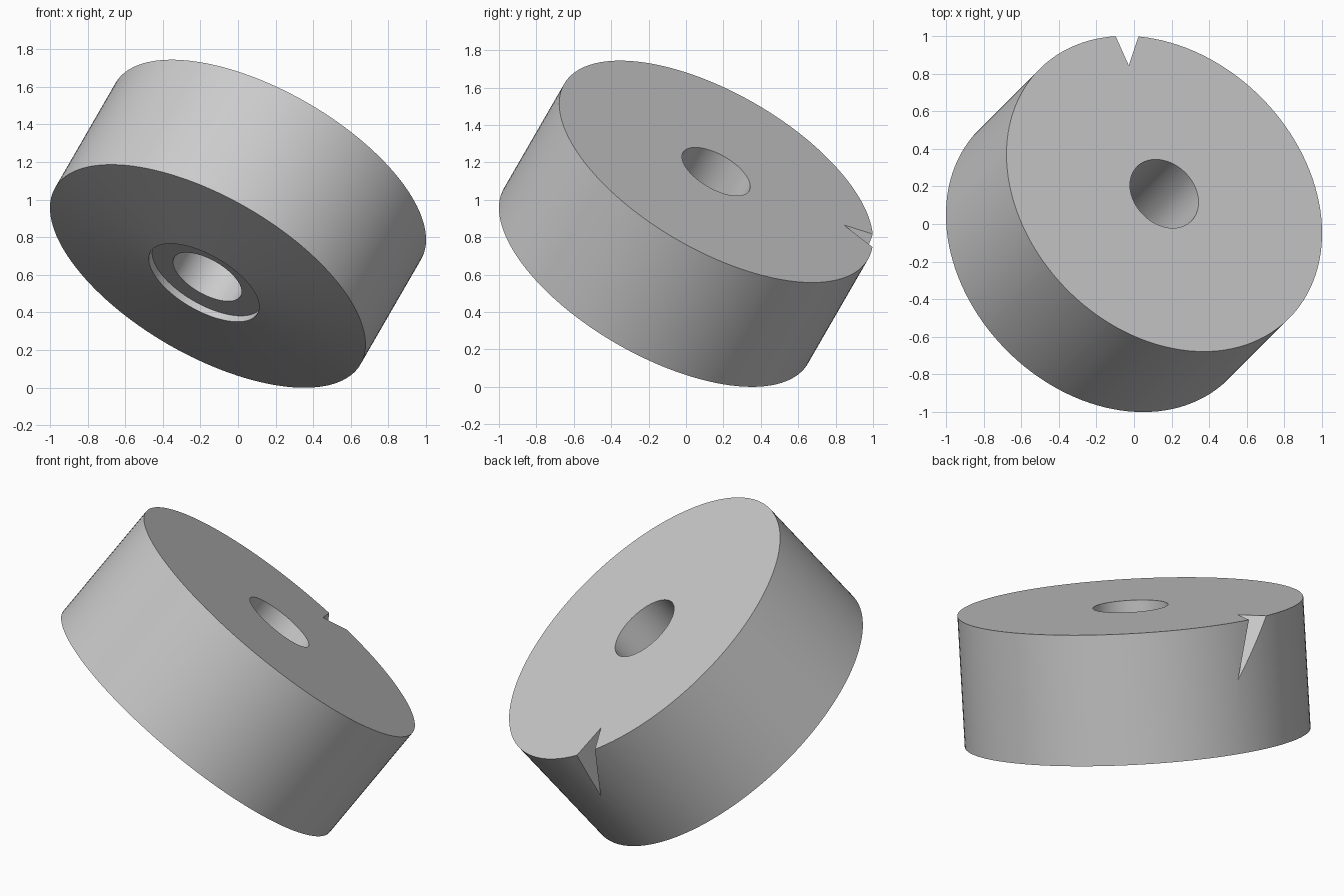
import bpy, bmesh, math
from mathutils import Matrix, Vector

if "Cube" in bpy.data.objects:
    bpy.data.objects.remove(bpy.data.objects["Cube"], do_unlink=True)

RADIUS, HALF, BORE, RECESS = 0.938, 0.36, 0.204, 0.328
CONE, FLOOR, SIDES = 0.045, 0.005, 128

grey = bpy.data.materials.new("plain_grey")
grey.use_nodes = True
grey.diffuse_color = (0.6, 0.6, 0.6, 1)
grey.node_tree.nodes["Principled BSDF"].inputs["Base Color"].default_value = (0.6, 0.6, 0.6, 1)


def add_object(name, bm):
    bmesh.ops.recalc_face_normals(bm, faces=bm.faces)
    mesh = bpy.data.meshes.new(name)
    bm.to_mesh(mesh)
    bm.free()
    obj = bpy.data.objects.new(name, mesh)
    bpy.context.collection.objects.link(obj)
    mesh.materials.append(grey)
    return obj


# Wheel: lathed ring with a shallow cone underneath and a recessed bore
profile = [(RADIUS, HALF), (RADIUS, -HALF), (RECESS, -HALF - CONE),
           (RECESS, -HALF - FLOOR), (BORE, -HALF - FLOOR), (BORE, HALF)]
bm = bmesh.new()
rings = []
for i in range(SIDES):
    a = 2 * math.pi * i / SIDES
    rings.append([bm.verts.new((r * math.cos(a), r * math.sin(a), z)) for r, z in profile])
for i, ring in enumerate(rings):
    following = rings[(i + 1) % SIDES]
    for j in range(len(profile)):
        k = (j + 1) % len(profile)
        bm.faces.new((ring[j], following[j], following[k], ring[k]))

# Tilt the axis equally towards +x and +y, and rest the rim on the ground
slope = math.tan(math.radians(30))
axis = Vector((slope, slope, 1)).normalized()
ey = (Vector((0, 1, 0)) - axis * axis.y).normalized()
ex = ey.cross(axis)
tilt = Matrix((ex, ey, axis)).transposed().to_4x4()
bm.transform(Matrix.Translation((0, 0, 0.872)) @ tilt)
wheel = add_object("notched_wheel", bm)

# Notch: upright wedge cut through the back of the rim
bm = bmesh.new()
wedge = [(-0.028, 0.843), (0.078, 1.157), (-0.168, 1.157)]
face = bm.faces.new([bm.verts.new((x, y, -0.5)) for x, y in wedge])
out = bmesh.ops.extrude_face_region(bm, geom=[face])
bmesh.ops.translate(bm, vec=(0, 0, 3),
                    verts=[v for v in out["geom"] if isinstance(v, bmesh.types.BMVert)])
cutter = add_object("notch_cutter", bm)
cutter.hide_render = True

cut = wheel.modifiers.new("notch", "BOOLEAN")
cut.operation = "DIFFERENCE"
cut.solver = "EXACT"
cut.object = cutter
bpy.ops.object.select_all(action="DESELECT")
wheel.select_set(True)
bpy.context.view_layer.objects.active = wheel
bpy.ops.object.modifier_apply(modifier=cut.name)
bpy.data.objects.remove(cutter, do_unlink=True)
bpy.ops.object.shade_smooth_by_angle(angle=math.radians(30))
